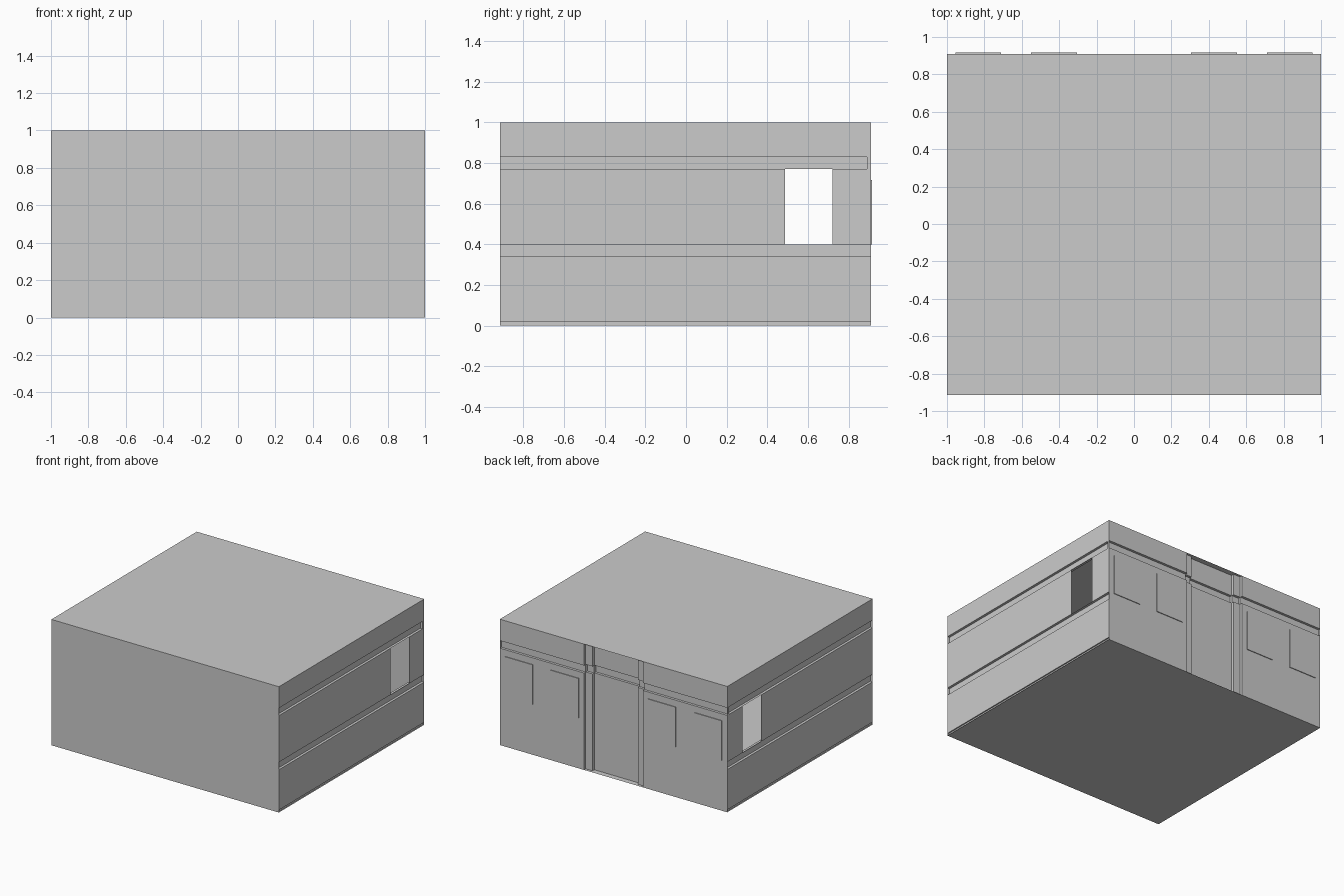
import bpy

if "Cube" in bpy.data.objects:
    bpy.data.objects.remove(bpy.data.objects["Cube"])

FRONT, BACK = -0.915, 0.91
RAIL = 0.02                      # depth of the moulding steps
BAND_LO, BAND_HI = 0.77, 0.83    # picture rail heights


def sheet(name, quads, mirror=False):
    """Thin surface made of quads, optionally mirrored across x = 0."""
    verts, faces = [], []
    for q in quads:
        faces.append(range(len(verts), len(verts) + 4))
        verts += q
    me = bpy.data.meshes.new(name)
    me.from_pydata(verts, [], [tuple(f) for f in faces])
    ob = bpy.data.objects.new(name, me)
    bpy.context.collection.objects.link(ob)
    if mirror:
        ob.modifiers.new("Mirror", 'MIRROR').use_mirror_merge = False
    return ob


def side_strip(profile, y0, y1):
    """Sweep a (depth, z) profile of the right wall along y."""
    return [[(1 - d0, y0, z0), (1 - d0, y1, z0), (1 - d1, y1, z1), (1 - d1, y0, z1)]
            for (d0, z0), (d1, z1) in zip(profile, profile[1:])]


def back_strip(plan, z0, z1):
    """Raise an (x, y) plan line of the back wall from z0 to z1."""
    return [[(x1, y1, z0), (x0, y0, z0), (x0, y0, z1), (x1, y1, z1)]
            for (x0, y0), (x1, y1) in zip(plan, plan[1:])]


def box(name, lo, hi, mirror=False):
    bpy.ops.mesh.primitive_cube_add(size=1, location=[(a + b) / 2 for a, b in zip(lo, hi)])
    ob = bpy.context.object
    ob.name = name
    ob.scale = [b - a for a, b in zip(lo, hi)]
    bpy.ops.object.transform_apply(location=True, rotation=True, scale=True)
    if mirror:
        ob.modifiers.new("Mirror", 'MIRROR')
    return ob


# Floor, ceiling and plain front wall
sheet("floor", [[(-1, BACK, 0), (1, BACK, 0), (1, FRONT, 0), (-1, FRONT, 0)]])
sheet("ceiling", [[(-1, FRONT, 1), (1, FRONT, 1), (1, BACK, 1), (-1, BACK, 1)]])
sheet("front_wall", [[(-1, FRONT, 0), (1, FRONT, 0), (1, FRONT, 1), (-1, FRONT, 1)]])

# Side walls: skirting and chair rail, window zone, picture rail
lower = [(0.01, 0), (0.01, 0.02), (0, 0.02), (0, 0.34), (RAIL, 0.34), (RAIL, 0.4), (0, 0.4)]
upper = [(0, BAND_LO), (RAIL, BAND_LO), (RAIL, BAND_HI), (0, BAND_HI)]
middle = [(0, 0.4), (0, BAND_LO)]
band_end = BACK - RAIL
walls = side_strip(lower, FRONT, BACK)
walls += side_strip(middle, FRONT, 0.488) + side_strip(middle, 0.72, BACK)
walls += side_strip(upper, FRONT, band_end)
walls += side_strip([(0, BAND_LO), (0, BAND_HI)], band_end, BACK)
walls += side_strip([(0, BAND_HI), (0, 1)], FRONT, BACK)
walls.append([(1, band_end, BAND_LO), (1 - RAIL, band_end, BAND_LO),
              (1 - RAIL, band_end, BAND_HI), (1, band_end, BAND_HI)])
sheet("side_walls", walls, mirror=True)

# Back wall: pilasters and centre bay stepping into the room
half = [(1, BACK), (0.26, BACK), (0.26, BACK - 0.022), (0.2, BACK - 0.022),
        (0.2, BACK - 0.045)]
plan = half + [(-x, y) for x, y in reversed(half)]
rail_plan = [(x, y - RAIL) for x, y in plan]
back = back_strip(plan, 0, BAND_LO) + back_strip(rail_plan, BAND_LO, BAND_HI)
back += back_strip(plan, BAND_HI, 1)
for z in (BAND_LO, BAND_HI):
    for (x0, y0), (x1, y1) in zip(plan, plan[1:]):
        if x0 != x1:
            back.append([(x0, y0, z), (x1, y1, z), (x1, y1 - RAIL, z), (x0, y0 - RAIL, z)])
sheet("back_wall", back)

# Four shallow wall panels
for name, x0, x1 in (("inner_panels", 0.305, 0.55), ("outer_panels", 0.71, 0.955)):
    box(name, (x0, BACK - 0.005, 0.4), (x1, BACK + 0.006, 0.717), mirror=True)
